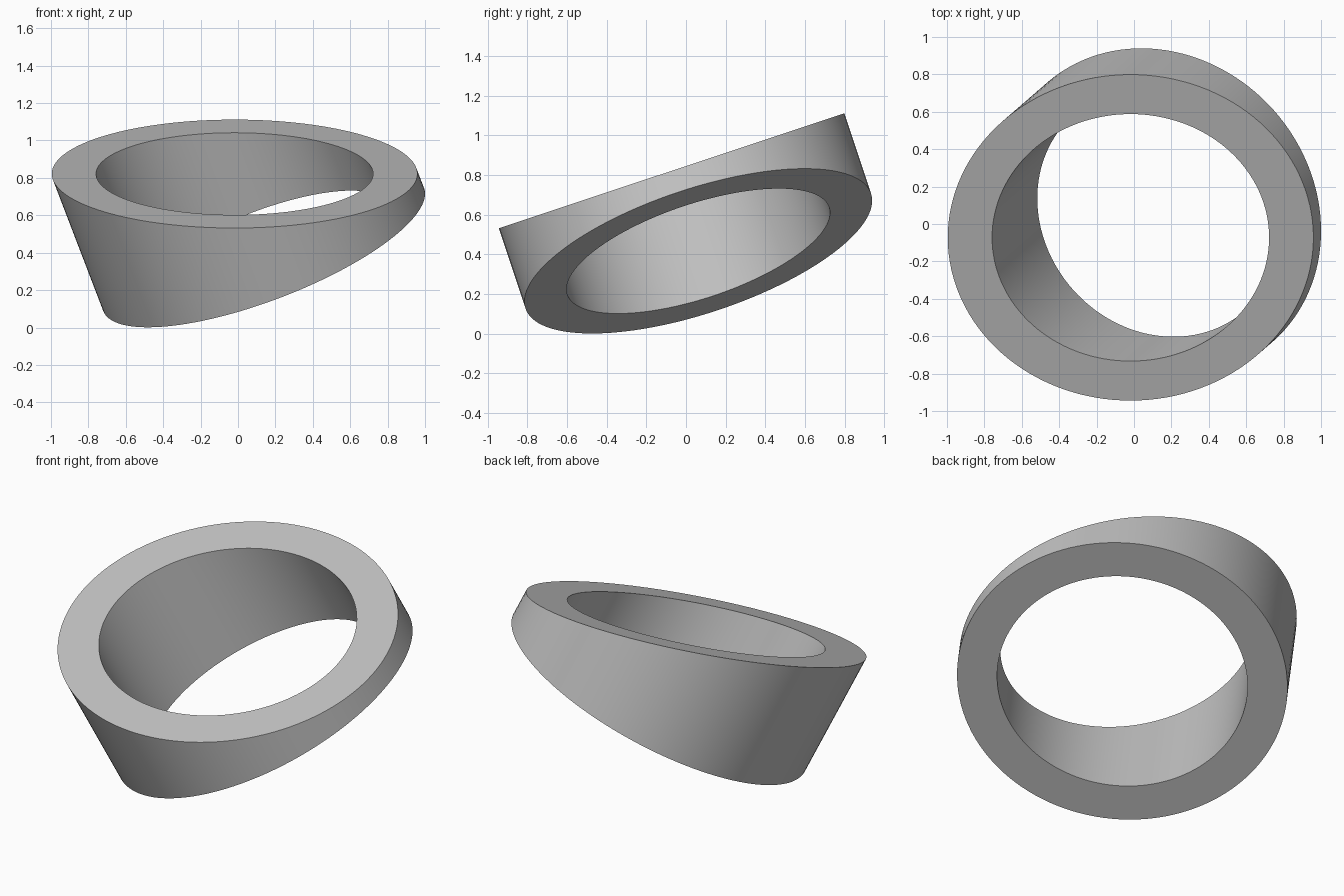
import bpy, bmesh
from math import radians, tan, sin, cos, tau
from mathutils import Matrix

cube = bpy.data.objects.get("Cube")
if cube:
    bpy.data.objects.remove(cube, do_unlink=True)

SEGMENTS = 128
OUTER, INNER = 0.9185, 0.696
HEIGHT = 0.454          # length along the ring axis
MITRE = radians(20)     # slant of the top cut
PITCH = radians(18.4)   # lean of the ring to the front

grey = bpy.data.materials.new("light grey")
grey.use_nodes = True
colour = (0.53, 0.53, 0.53, 1)
grey.diffuse_color = colour
grey.node_tree.nodes["Principled BSDF"].inputs["Base Color"].default_value = colour

bm = bmesh.new()


def loop(radius, top):
    """One rim: flat at the bottom, mitred at the top."""
    verts = []
    for i in range(SEGMENTS):
        x = radius * cos(tau * i / SEGMENTS)
        y = radius * sin(tau * i / SEGMENTS)
        verts.append(bm.verts.new((x, y, HEIGHT - x * tan(MITRE) if top else 0)))
    return verts


# Outer wall, mitred top, bore and flat underside
rims = [loop(OUTER, False), loop(OUTER, True), loop(INNER, True), loop(INNER, False)]
for a, b in zip(rims, rims[1:] + rims[:1]):
    for i in range(SEGMENTS):
        j = (i + 1) % SEGMENTS
        bm.faces.new((a[i], a[j], b[j], b[i]))
bmesh.ops.recalc_face_normals(bm, faces=bm.faces)

# Tilt the ring into place
bm.transform(Matrix.Translation((0.137, 0.062, 0.417))
             @ Matrix.Rotation(PITCH, 4, 'X') @ Matrix.Rotation(-MITRE, 4, 'Y'))

mesh = bpy.data.meshes.new("mitred_ring")
bm.to_mesh(mesh)
bm.free()
mesh.materials.append(grey)
ring = bpy.data.objects.new("mitred_ring", mesh)
bpy.context.collection.objects.link(ring)

bpy.ops.object.select_all(action='DESELECT')
ring.select_set(True)
bpy.context.view_layer.objects.active = ring
bpy.ops.object.shade_smooth_by_angle(angle=radians(30))
